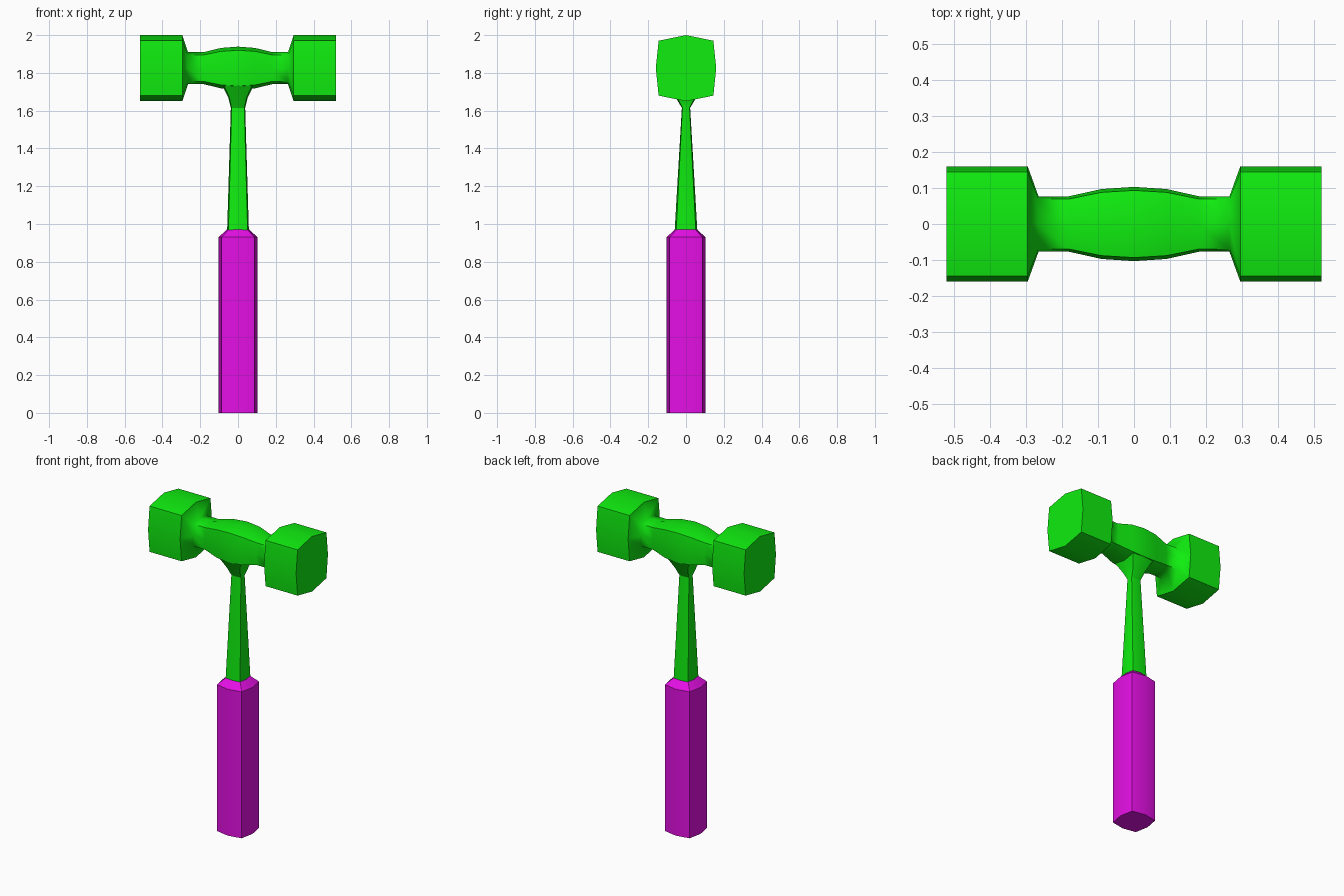
import bpy, bmesh, math
from mathutils import Vector

if "Cube" in bpy.data.objects:
    bpy.data.objects.remove(bpy.data.objects["Cube"])


def material(name, rgb):
    m = bpy.data.materials.new(name)
    m.diffuse_color = (*rgb, 1)
    m.use_nodes = True
    m.node_tree.nodes["Principled BSDF"].inputs["Base Color"].default_value = m.diffuse_color
    return m


def loft(name, stations, place, corner, mat, soft_x=None):
    """Skin bulged-square rings; station = (position, half a, half b)."""
    ca, cb = corner
    ring = [(1, 0), (ca, cb), (0, 1), (-ca, cb),
            (-1, 0), (-ca, -cb), (0, -1), (ca, -cb)]
    bm = bmesh.new()
    rings = [[bm.verts.new(place(t, u * a, v * b)) for u, v in ring]
             for t, a, b in stations]
    for lo, hi in zip(rings, rings[1:]):
        for i in range(8):
            j = (i + 1) % 8
            bm.faces.new((lo[i], lo[j], hi[j], hi[i]))
    bm.faces.new(rings[0][::-1])
    bm.faces.new(rings[-1])
    bmesh.ops.recalc_face_normals(bm, faces=bm.faces)
    # Smooth shallow edges; keep hard edges, except the rolled neck rings
    for f in bm.faces:
        f.smooth = True
    for e in bm.edges:
        neck = soft_x and all(abs(abs(v.co.x) - soft_x) < 1e-4 for v in e.verts)
        e.smooth = bool(neck) or e.calc_face_angle(0) < math.radians(32)
    me = bpy.data.meshes.new(name)
    bm.to_mesh(me)
    bm.free()
    me.materials.append(mat)
    ob = bpy.data.objects.new(name, me)
    bpy.context.collection.objects.link(ob)
    return ob


green = material("green", (0.005, 0.85, 0.005))
magenta = material("magenta", (0.78, 0.005, 0.78))


def upright(t, a, b):
    return Vector((a, b, t))


def sideways(t, a, b):
    return Vector((t, a, 1.825 + b))


# Grip with chamfered top
loft("grip", [(0, 0.103, 0.103), (0.93, 0.103, 0.103), (0.97, 0.06, 0.06)],
     upright, (0.84, 0.84), magenta)

# Tapered shaft flaring into the head
loft("shaft", [(0.95, 0.058, 0.061), (1.615, 0.038, 0.022),
               (1.67, 0.052, 0.055), (1.735, 0.085, 0.095)],
     upright, (0.88, 0.86), green)

# Double-faced head: half profile mirrored about the middle
half = [(0.09, 0.097, 0.107), (0.18, 0.077, 0.085), (0.265, 0.077, 0.085),
        (0.295, 0.16, 0.175), (0.52, 0.16, 0.175)]
profile = [(-x, a, b) for x, a, b in reversed(half)] + [(0, 0.103, 0.114)] + half
loft("head", profile, sideways, (0.905, 0.83), green, soft_x=0.265)
